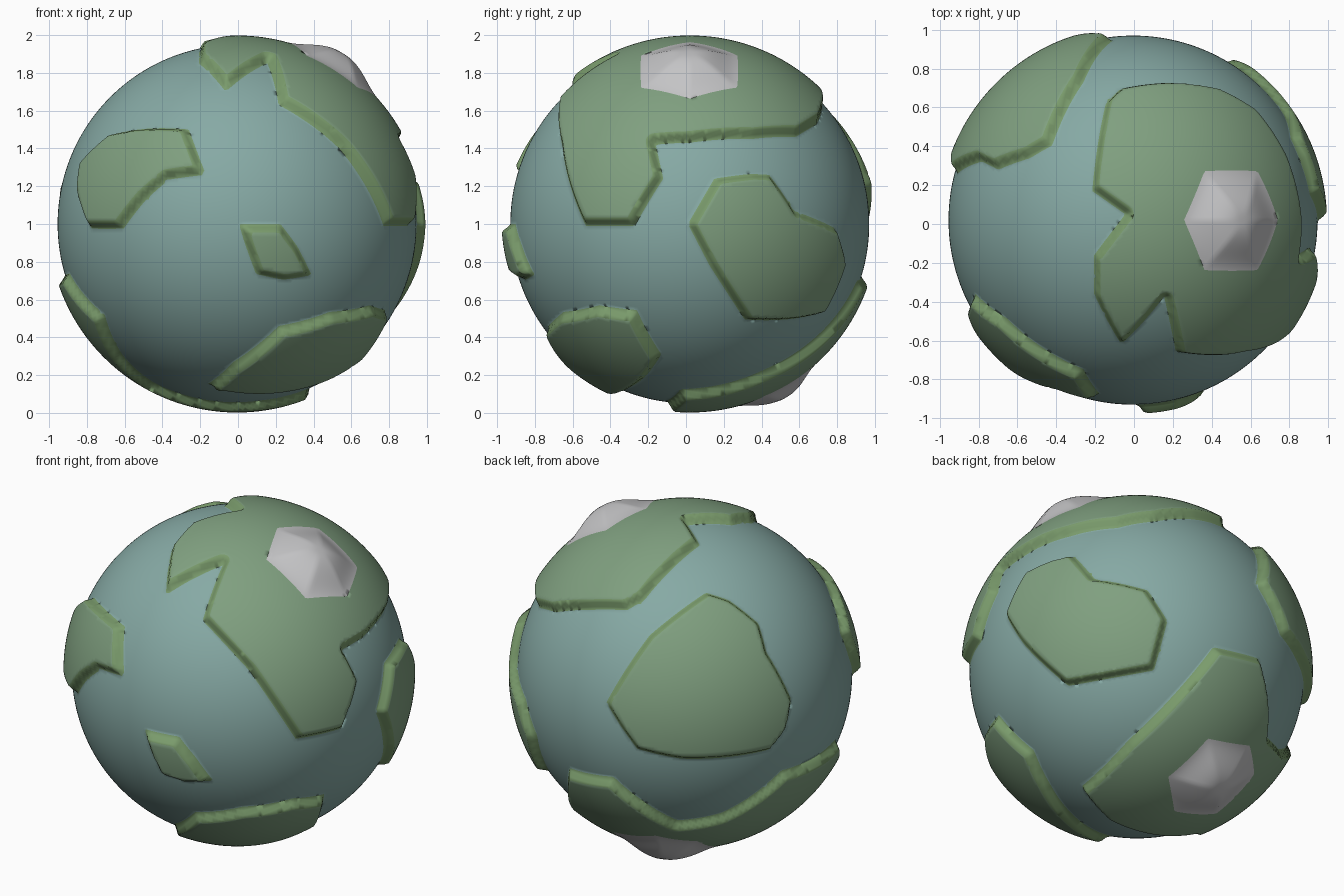
import bpy, bmesh, math
from mathutils import Vector as V

if "Cube" in bpy.data.objects:
    bpy.data.objects.remove(bpy.data.objects["Cube"])

CENTRE = V((-0.005, 0.02, 1.0))
R, LAND_H, SLOPE, PEAK_H = 0.95, 0.048, 0.045, 0.065


def view(az, el):
    """Right, up and towards-viewer axes for a viewing direction."""
    h = V((math.cos(az), math.sin(az), 0))
    e = math.radians(el)
    return (V((-h.y, h.x, 0)), V((0, 0, 1)) * math.cos(e) - h * math.sin(e),
            V((0, 0, 1)) * math.sin(e) + h * math.cos(e))


VIEWS = {
    "front": view(-math.pi / 2, 0),
    "right": view(0, 0),
    "top": (V((1, 0, 0)), V((0, 1, 0)), V((0, 0, 1))),
    "back_left": view(math.atan2(0.85, -0.53), 20),
    "below": view(math.atan2(0.78, 0.62), -30),
}


def lift(name, pts):
    """Project outline points of one view onto the unit sphere."""
    r, u, d = VIEWS[name]
    off = {"right": (0.02, 0), "top": (0, 0.02)}.get(name, (0, 0))
    out = []
    for a, b in pts:
        a, b = a - off[0], b - off[1]
        w = math.sqrt(max(0.0, R * R - a * a - b * b))
        out.append((r * a + u * b + d * w).normalized())
    return out


class Region:
    """Spherical polygon with a signed distance (positive inside)."""

    def __init__(self, pts):
        self.c = sum(pts, V((0, 0, 0))).normalized()
        self.e1 = self.c.orthogonal().normalized()
        self.e2 = self.c.cross(self.e1)
        self.limit = max(0.05, min(self.c.dot(p) for p in pts) - 0.04)
        self.flat = [self.project(p) for p in pts]
        self.arcs = []
        for i, a in enumerate(pts):
            b = pts[(i + 1) % len(pts)]
            n = a.cross(b).normalized()
            self.arcs.append((a, n, n.cross(a), b.cross(n)))

    def project(self, p):
        k = p.dot(self.c)
        return p.dot(self.e1) / k, p.dot(self.e2) / k

    def distance(self, p):
        if p.dot(self.c) < self.limit:
            return -1.0, None
        best, near = 9.0, None
        for a, n, ta, tb in self.arcs:
            if p.dot(ta) > 0 and p.dot(tb) > 0:
                s = p.dot(n)
                if abs(s) < best:
                    best, near = abs(s), p - n * s
            else:
                s = (p - a).length
                if s < best:
                    best, near = s, a
        x, y = self.project(p)
        inside = False
        for i, (x1, y1) in enumerate(self.flat):
            x2, y2 = self.flat[i - 1]
            if (y1 > y) != (y2 > y) and x < x1 + (y - y1) * (x2 - x1) / (y2 - y1):
                inside = not inside
        return (best if inside else -best), near


def smooth(t):
    t = min(1.0, max(0.0, t))
    return t * t * (3 - 2 * t)


# Continents
north = Region(
    lift("top", [(-.2, -.36), (-.2, -.16), (-.04, .05), (-.21, .17), (-.14, .62),
                 (-.07, .69), (.16, .72), (.42, .69)])
    + lift("right", [(.58, .46), (.35, .45), (.02, .43), (-.16, .42), (-.12, .24),
                     (-.27, -.01), (-.53, -.01)])
    + lift("front", [(.54, .4), (.22, .63), (.16, .85), (-.06, .7)]))
back_left = Region(lift("back_left", [
    (.15, .53), (.28, .49), (.45, .36), (.5, .2), (.64, -.07), (.61, -.24), (.52, -.36),
    (.03, -.41), (-.22, -.36), (-.4, -.1), (-.16, .29)]))
front_left = Region(lift("front", [
    (-.65, .475), (-.47, .505), (-.255, .5), (-.165, .26), (-.36, .235), (-.48, .13),
    (-.6, -.025), (-.77, -.025), (-.83, .16), (-.81, .32)]))
south = Region(
    lift("below", [(-.17, -.82), (-.32, -.66), (-.06, -.39), (.41, .14), (.67, .08), (.72, -.12)])
    + lift("back_left", [(0, -.79), (.25, -.74), (.585, -.49), (.87, -.34)])
    + lift("front", [(-.7, -.48), (-.6, -.7)])
    + lift("below", [(.3, -.89)]))
front_bottom = Region(
    lift("front", [(-.16, -.85), (-.02, -.73), (.22, -.54), (.49, -.465), (.7, -.43)])
    + lift("right", [(-.26, -.455), (-.13, -.69)])
    + lift("below", [(-.5, -.64), (-.2, -.92)]))
right_land = Region(lift("right", [
    (.01, 0), (.15, .24), (.34, .265), (.44, .26), (.57, .07), (.785, -.02), (.83, -.2),
    (.71, -.47), (.31, -.505), (.125, -.22)]))
island = Region(lift("front", [
    (.01, 0), (.23, 0), (.32, -.12), (.395, -.27), (.245, -.295), (.1, -.265), (.04, -.1)]))
LANDS = [north, back_left, front_left, south, front_bottom, right_land, island]

# Snow-capped mountains
SNOW = [
    Region(lift("top", [(.35, .26), (.61, .26), (.71, .02), (.61, -.225), (.35, -.225), (.25, .02)])),
    Region(lift("below", [(.37, -.36), (.6, -.395), (.63, -.55), (.43, -.765), (.2, -.755), (.16, -.57)])),
]


def best_of(regions, p):
    return max((g.distance(p) for g in regions), key=lambda r: r[0])


def snap(p, regions, levels, tol=0.009):
    """Slide a point onto a nearby colour border so that it stays crisp."""
    d, near = best_of(regions, p)
    for level in levels:
        if near is not None and abs(d - level) < tol:
            if level == 0:
                return near.normalized(), 0.0
            away = (p - near).normalized()
            return (p + away * (level - d)).normalized(), level
    return p, d


def material(name, rgb):
    m = bpy.data.materials.new(name)
    m.diffuse_color = (*rgb, 1)
    m.use_nodes = True
    m.node_tree.nodes["Principled BSDF"].inputs["Base Color"].default_value = m.diffuse_color
    return m


# Globe
bm = bmesh.new()
bmesh.ops.create_icosphere(bm, subdivisions=7, radius=1)
land_d, snow_d = [], []
for v in bm.verts:
    p, d = snap(v.co.normalized(), LANDS, (0, SLOPE))
    s = -1.0
    if d > 0.06:
        q, s = snap(p, SNOW, (0,))
        p = q
    land_d.append(d)
    snow_d.append(s)
    v.co = CENTRE + p * (R + LAND_H * smooth(d / SLOPE) + PEAK_H * smooth(s / 0.24))

# Colours by distance from the coast and from the snow line
bm.verts.index_update()
for f in bm.faces:
    ids = [v.index for v in f.verts]
    d = sum(land_d[i] for i in ids) / 3
    s = sum(snow_d[i] for i in ids) / 3
    f.material_index = 3 if s > 0 else 2 if d > SLOPE - 0.001 else 1 if d > 0 else 0
    f.smooth = True

mesh = bpy.data.meshes.new("globe")
bm.to_mesh(mesh)
bm.free()
for m in (material("sea_teal", (0.24, 0.40, 0.375)),
          material("coast_green", (0.195, 0.33, 0.15)),
          material("land_green", (0.215, 0.35, 0.215)),
          material("snow_grey", (0.55, 0.55, 0.56))):
    mesh.materials.append(m)
bpy.context.collection.objects.link(bpy.data.objects.new("globe", mesh))
